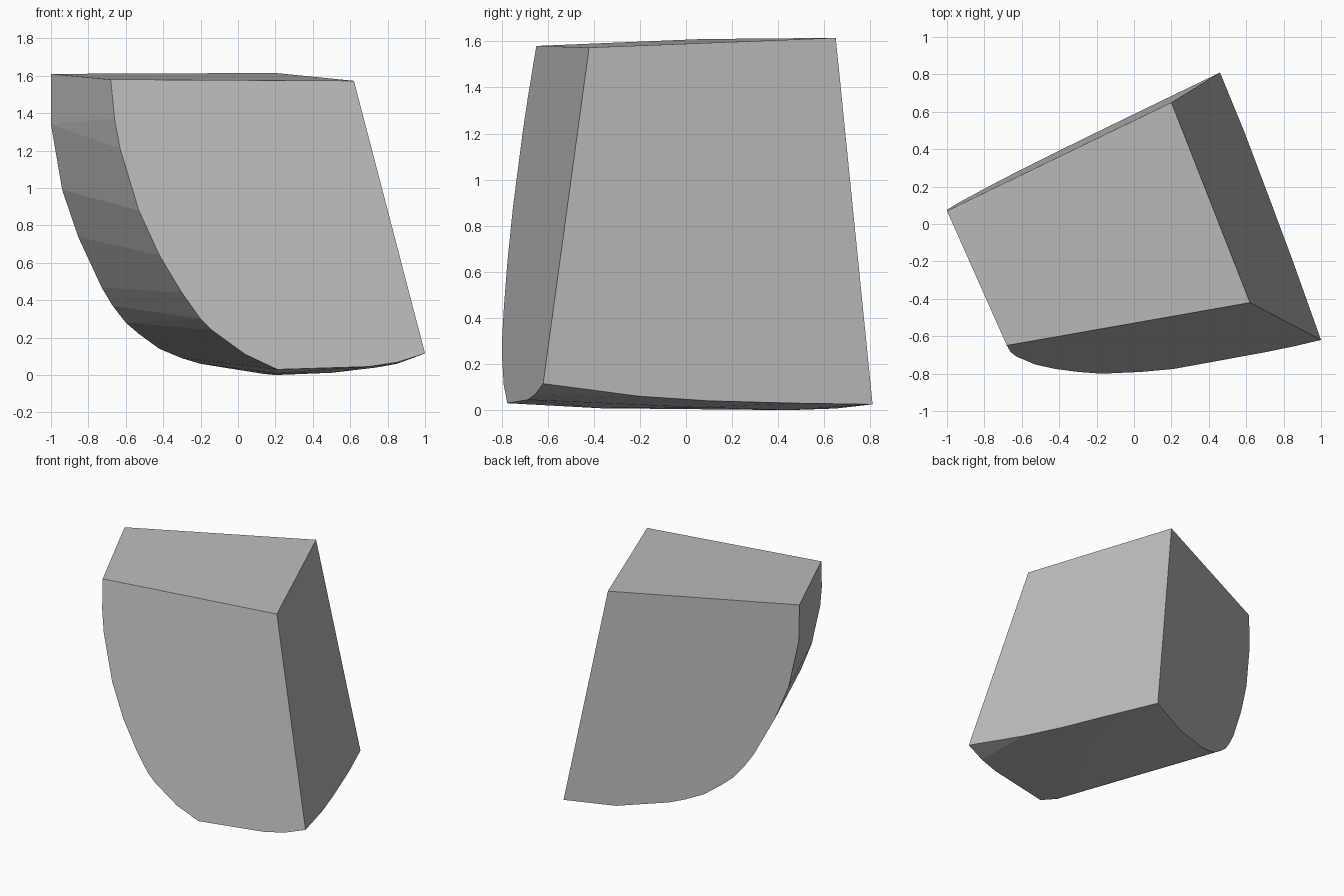
import bpy, bmesh, math

if "Cube" in bpy.data.objects:
    bpy.data.objects.remove(bpy.data.objects["Cube"])

# Two flat cut faces, each given as an (x, z) outline; y follows the tilted plane
def front_y(x, z):
    return 0.177 * x + 0.183 * z - 0.818

def back_y(x, z):
    return 0.483 * x - 0.0216 * z + 0.588

front_outline = [(-0.68, 1.58), (-0.66, 1.37), (-0.63, 1.21), (-0.53, 0.88),
                 (-0.42, 0.64), (-0.30, 0.44), (-0.20, 0.30), (-0.14, 0.24),
                 (0.04, 0.11), (0.21, 0.03), (0.70, 0.045), (0.85, 0.068),
                 (1.0, 0.115), (0.62, 1.573)]
back_outline = [(-1.0, 1.61), (-1.0, 1.34), (-0.94, 0.99), (-0.855, 0.74),
                (-0.73, 0.47), (-0.67, 0.37), (-0.60, 0.28), (-0.53, 0.22),
                (-0.42, 0.14), (-0.30, 0.09), (-0.20, 0.06), (0.13, 0.007),
                (0.46, 0.025), (0.20, 1.615)]
# Lower rim of the right cut face and the slight belly underneath
rim_and_belly = [(0.85, -0.20, 0.06), (0.738, 0.10, 0.04), (0.595, 0.48, 0.03),
                 (0.20, -0.37, 0.008), (0.20, 0.45, 0.0), (0.50, 0.05, 0.012)]

points = [(x, front_y(x, z), z) for x, z in front_outline]
points += [(x, back_y(x, z), z) for x, z in back_outline]
points += rim_and_belly

# Convex chunk spanning the two outlines
bm = bmesh.new()
for p in points:
    bm.verts.new(p)
hull = bmesh.ops.convex_hull(bm, input=bm.verts)
unused = {g for g in hull["geom_interior"] + hull["geom_unused"]
          if isinstance(g, bmesh.types.BMVert)}
bmesh.ops.delete(bm, geom=list(unused), context='VERTS')

# Merge the triangles of each flat cut face
bmesh.ops.dissolve_limit(bm, angle_limit=math.radians(1.5),
                         verts=bm.verts, edges=bm.edges)
bmesh.ops.recalc_face_normals(bm, faces=bm.faces)

mesh = bpy.data.meshes.new("stone_chunk")
bm.to_mesh(mesh)
bm.free()
chunk = bpy.data.objects.new("stone_chunk", mesh)
bpy.context.collection.objects.link(chunk)

# Single plain grey
grey = bpy.data.materials.new("stone_grey")
grey.diffuse_color = (0.5, 0.5, 0.5, 1.0)
grey.use_nodes = True
grey.node_tree.nodes["Principled BSDF"].inputs["Base Color"].default_value = grey.diffuse_color
mesh.materials.append(grey)
